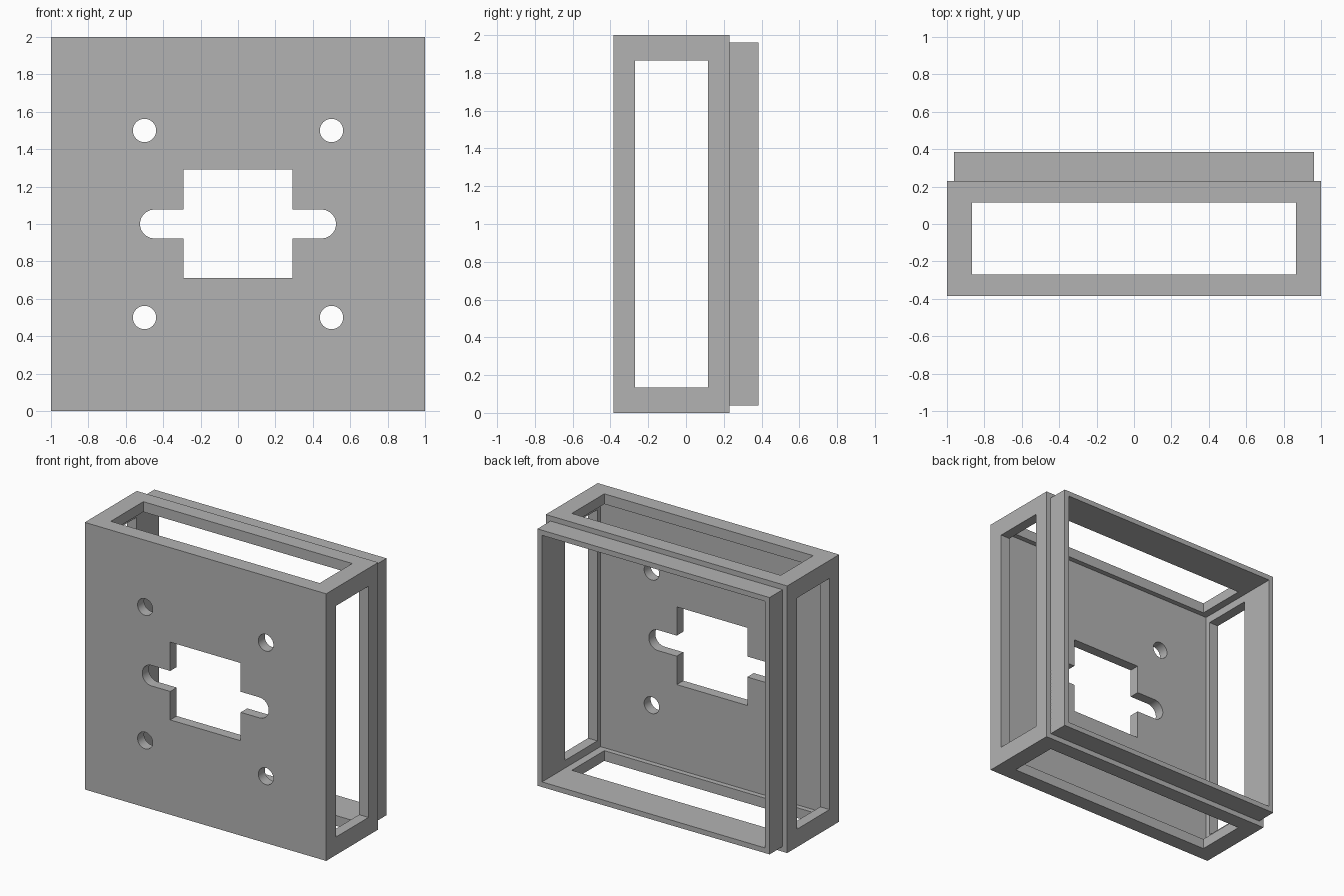
import bpy
import math
from mathutils import Vector

old = bpy.data.objects.get("Cube")
if old:
    bpy.data.objects.remove(old, do_unlink=True)

U = 2 / 52            # one design unit
FRONT, STEP, BACK = -10 * U, 6 * U, 10 * U
WALL = 2 * U
INNER = 1 - WALL      # half-width of the cavity

grey = bpy.data.materials.new("plain grey")
grey.use_nodes = True
colour = (0.45, 0.45, 0.45, 1)
grey.diffuse_color = colour
grey.node_tree.nodes["Principled BSDF"].inputs["Base Color"].default_value = colour


def box(name, low, high):
    low, high = Vector(low), Vector(high)
    bpy.ops.mesh.primitive_cube_add(size=1, location=(low + high) / 2)
    ob = bpy.context.object
    ob.name = name
    ob.scale = high - low
    bpy.ops.object.transform_apply(location=True, rotation=False, scale=True)
    ob.data.materials.append(grey)
    return ob


def square_box(name, half, y0, y1):
    return box(name, (-half, y0, 1 - half), (half, y1, 1 + half))


def bore(name, x, z, radius):
    bpy.ops.mesh.primitive_cylinder_add(
        vertices=48, radius=radius, depth=4 * WALL,
        location=(x, FRONT + WALL / 2, z), rotation=(math.pi / 2, 0, 0))
    ob = bpy.context.object
    ob.name = name
    ob.data.materials.append(grey)
    return ob


def cut(target, cutter):
    cutter.hide_render = True
    mod = target.modifiers.new("cut", "BOOLEAN")
    mod.operation = "DIFFERENCE"
    mod.solver = "EXACT"
    mod.object = cutter
    bpy.context.view_layer.objects.active = target
    bpy.ops.object.modifier_apply(modifier=mod.name)
    bpy.data.objects.remove(cutter, do_unlink=True)


# Main shell and the thinner lip behind it, both hollow and open at the back
shell = square_box("shell", 1, FRONT, STEP)
lip = square_box("back_lip", 1 - U, STEP, BACK)
cut(shell, square_box("cavity", INNER, FRONT + WALL, BACK + 1))
cut(lip, square_box("lip_cavity", INNER, FRONT, BACK + 1))

# Long windows through the side walls and through the top and bottom walls
w, y0, y1 = 22.5 * U, -7 * U, 3 * U
cut(shell, box("side_windows", (-2, y0, 1 - w), (2, y1, 1 + w)))
cut(shell, box("top_bottom_windows", (-w, y0, -1), (w, y1, 3)))

# Square opening in the front plate, with a round-ended slot across it
p0, p1 = FRONT - 0.1, FRONT + WALL + 0.05
cut(shell, box("square_opening", (-0.292, p0, 0.71), (0.292, p1, 1.292)))
slot_end, slot_r = 0.447, 2 * U
cut(shell, box("slot", (-slot_end, p0, 1 - slot_r), (slot_end, p1, 1 + slot_r)))
for side in (-1, 1):
    cut(shell, bore("slot_end", side * slot_end, 1, slot_r))
    # Screw holes
    for up in (-1, 1):
        cut(shell, bore("screw_hole", side * 0.5, 1 + up * 0.5, 0.0625))

# Smooth the bores, keep every other edge sharp
for ob in (shell, lip):
    bpy.ops.object.select_all(action="DESELECT")
    ob.select_set(True)
    bpy.context.view_layer.objects.active = ob
    bpy.ops.object.shade_smooth_by_angle(angle=math.radians(30))
